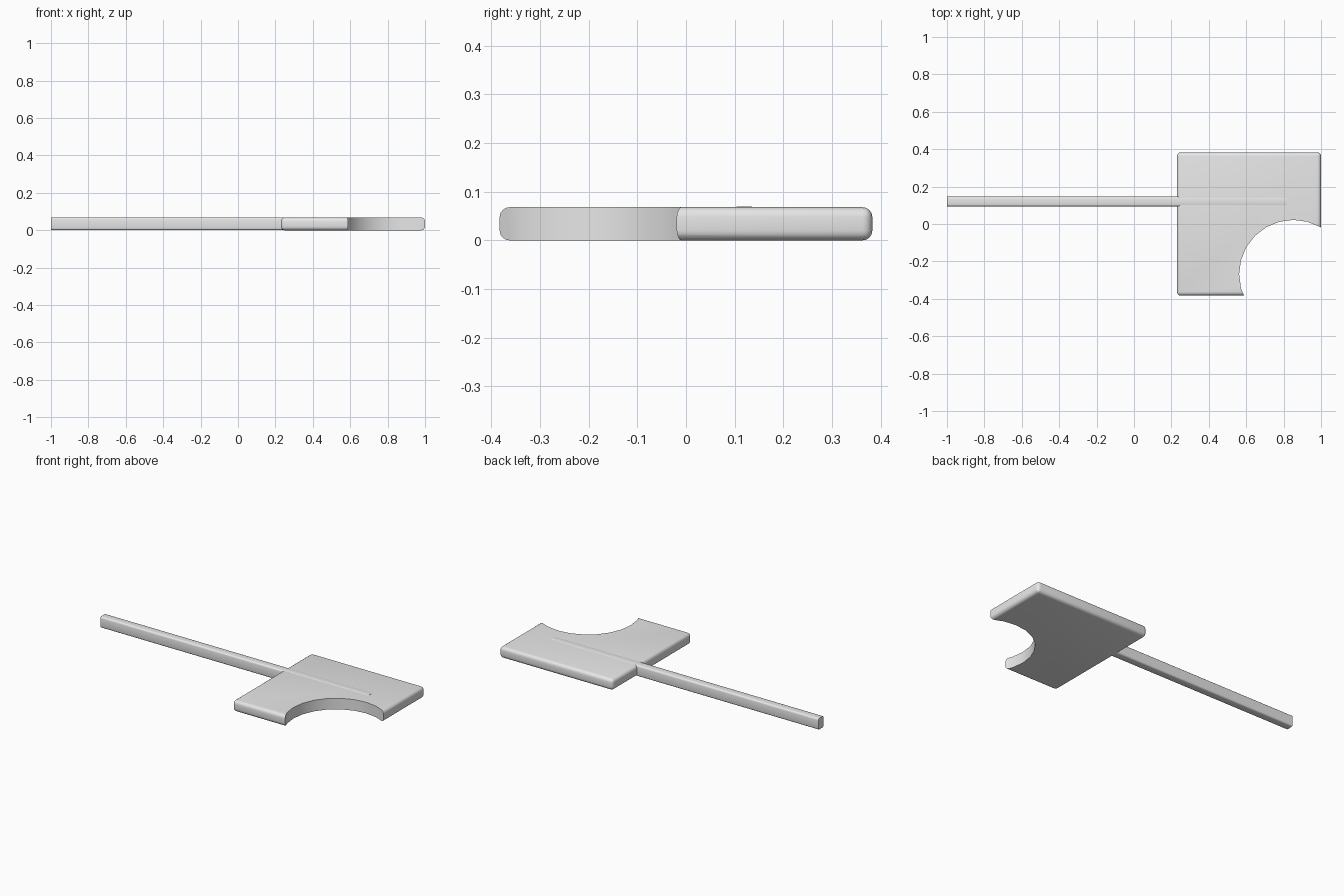
import bpy
import math

default = bpy.data.objects.get("Cube")
if default:
    bpy.data.objects.remove(default, do_unlink=True)

# Single plain grey colour
grey = bpy.data.materials.new("light grey")
grey.use_nodes = True
colour = (0.8, 0.8, 0.8, 1)
grey.diffuse_color = colour
grey.node_tree.nodes["Principled BSDF"].inputs["Base Color"].default_value = colour


def select(obj):
    bpy.ops.object.select_all(action='DESELECT')
    obj.select_set(True)
    bpy.context.view_layer.objects.active = obj


def rounded_box(name, low, high, radius, segments, lengthwise_only=False):
    """Box between two corners, with rounded edges."""
    centre = [(a + b) / 2 for a, b in zip(low, high)]
    bpy.ops.mesh.primitive_cube_add(size=1, location=centre)
    obj = bpy.context.object
    obj.name = name
    obj.scale = [b - a for a, b in zip(low, high)]
    bpy.ops.object.transform_apply(location=False, rotation=False, scale=True)
    obj.data.materials.append(grey)
    bevel = obj.modifiers.new("rounding", 'BEVEL')
    bevel.width = radius
    bevel.segments = segments
    if lengthwise_only:
        # Only the edges running along x are rounded; the ends stay square
        weights = obj.data.attributes.new("bevel_weight_edge", 'FLOAT', 'EDGE')
        for edge in obj.data.edges:
            a, b = (obj.data.vertices[i].co for i in edge.vertices)
            weights.data[edge.index].value = float(abs(a.x - b.x) > 0.1)
        bevel.limit_method = 'WEIGHT'
    bpy.ops.object.modifier_apply(modifier=bevel.name)
    return obj


# Blade plate
blade = rounded_box("blade", (0.23, -0.383, 0), (1, 0.383, 0.068), 0.02, 4)

# Round bite taken out of one corner of the blade
bpy.ops.mesh.primitive_cylinder_add(vertices=24, radius=0.29, depth=0.5,
                                    location=(0.852, -0.268, 0.03))
cutter = bpy.context.object
cutter.hide_render = True
cutter.data.materials.append(grey)
select(blade)
bite = blade.modifiers.new("bite", 'BOOLEAN')
bite.operation = 'DIFFERENCE'
bite.solver = 'EXACT'
bite.object = cutter
bpy.ops.object.modifier_apply(modifier=bite.name)
bpy.data.objects.remove(cutter, do_unlink=True)

# Long handle, set into the blade with its top just proud of the surface
handle = rounded_box("handle", (-1, 0.094, 0.001), (0.815, 0.146, 0.069),
                     0.01, 3, lengthwise_only=True)

for part in (blade, handle):
    select(part)
    bpy.ops.object.shade_smooth_by_angle(angle=math.radians(35))
